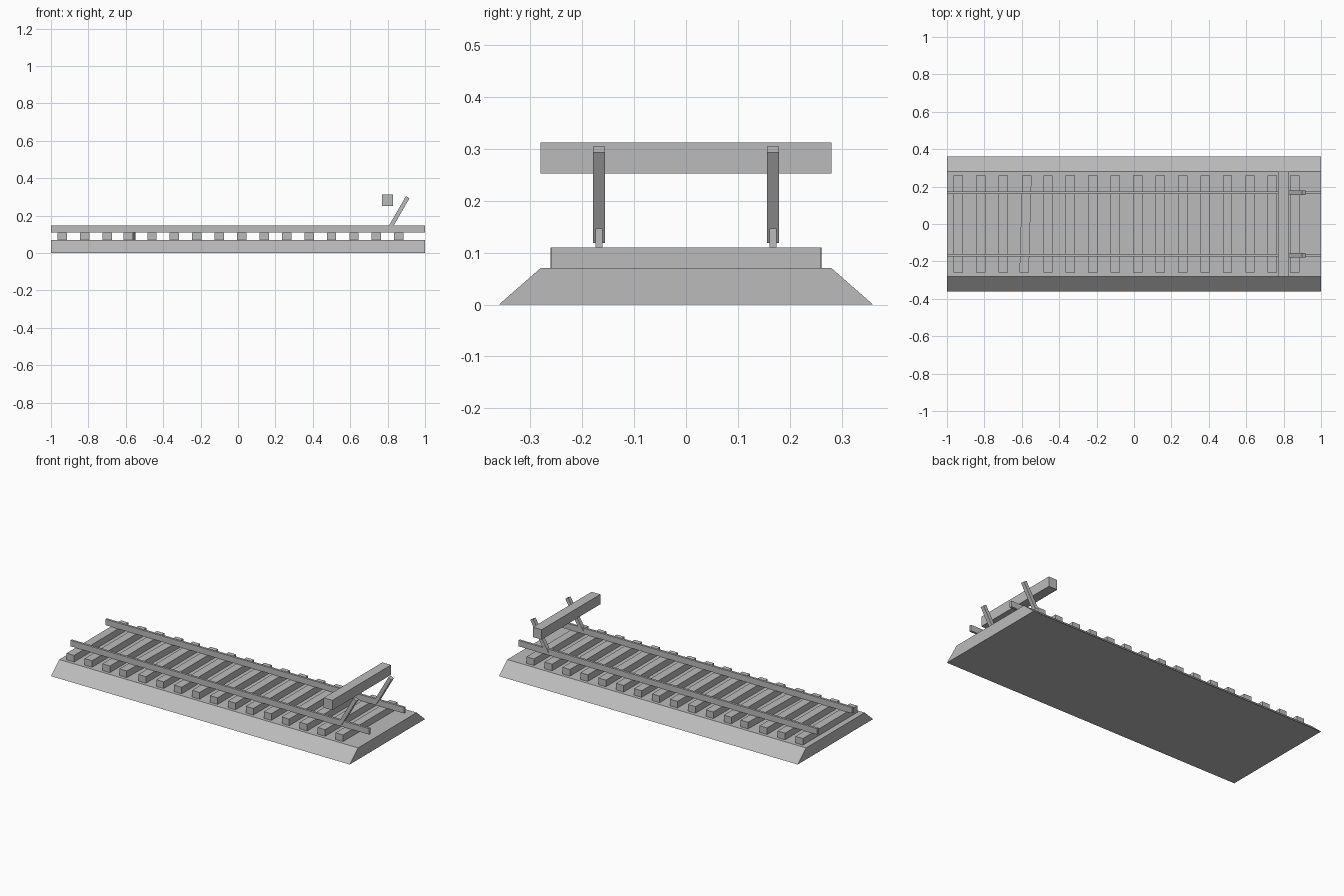
import bpy
import bmesh
from math import radians
from mathutils import Matrix

cube = bpy.data.objects.get("Cube")
if cube:
    bpy.data.objects.remove(cube, do_unlink=True)

GREY = (0.5, 0.5, 0.5, 1)
grey = bpy.data.materials.new("plain grey")
grey.use_nodes = True
grey.diffuse_color = GREY
grey.node_tree.nodes["Principled BSDF"].inputs["Base Color"].default_value = GREY


def box(name, centre, size, axis="Z", angle=0, top_depth=None):
    """Flat-shaded box; top_depth narrows the upper face along y."""
    bm = bmesh.new()
    bmesh.ops.create_cube(bm, size=1)
    bmesh.ops.scale(bm, vec=size, verts=bm.verts)
    if top_depth:
        for v in bm.verts:
            if v.co.z > 0:
                v.co.y *= top_depth / size[1]
    bm.transform(Matrix.Translation(centre) @ Matrix.Rotation(angle, 4, axis))
    mesh = bpy.data.meshes.new(name)
    bm.to_mesh(mesh)
    bm.free()
    mesh.materials.append(grey)
    obj = bpy.data.objects.new(name, mesh)
    bpy.context.collection.objects.link(obj)
    return obj


# Ballast bed with sloping long sides
box("ballast_bed", (0, 0, 0.035), (2, 0.72, 0.07), top_depth=0.56)

# Evenly spaced sleepers, one slightly askew
for i in range(16):
    skew = radians(-1.6) if i == 3 else 0
    box(f"sleeper_{i + 1}", (-0.94 + 0.12 * i, 0, 0.09), (0.05, 0.52, 0.04), angle=skew)

# Rails and the leaning buffer struts standing on them
for side, sign in (("front", -1), ("back", 1)):
    y = sign * 0.1675
    box(f"{side}_rail", (0, y, 0.128), (2, 0.0135, 0.036))
    box(f"{side}_strut", (0.857, y, 0.211), (0.022, 0.023, 0.202), "Y", radians(30))

# Buffer beam across the track
box("buffer_beam", (0.799, 0, 0.282), (0.058, 0.56, 0.06))
